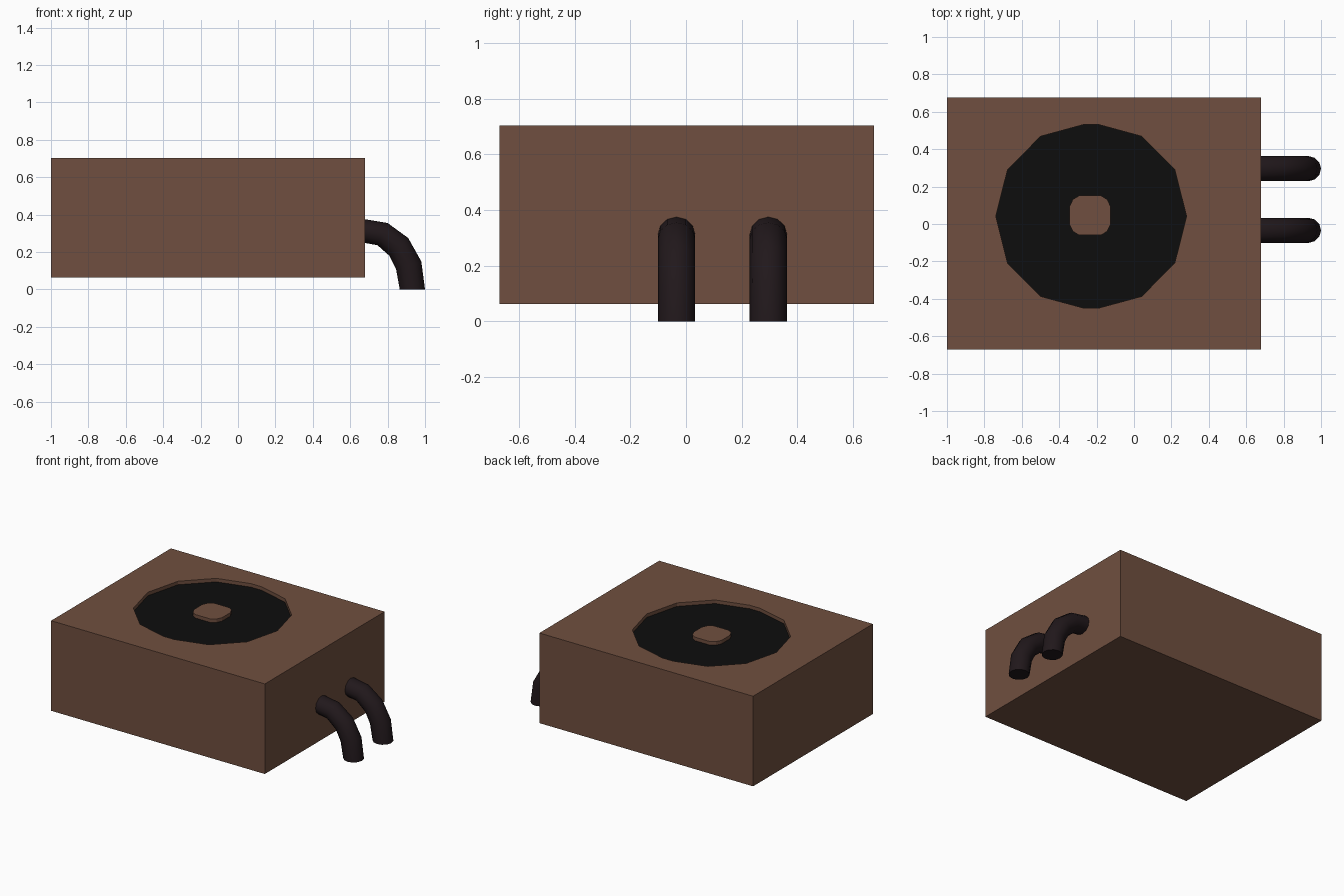
import bpy, bmesh, math
from mathutils import Vector

if "Cube" in bpy.data.objects:
    bpy.data.objects.remove(bpy.data.objects["Cube"])


def material(name, rgb):
    m = bpy.data.materials.new(name)
    m.diffuse_color = (*rgb, 1)
    m.use_nodes = True
    m.node_tree.nodes["Principled BSDF"].inputs["Base Color"].default_value = m.diffuse_color
    return m


BROWN = material("brown_casing", (0.16, 0.078, 0.05))
BLACK = material("black_grille", (0.004, 0.004, 0.004))
RUBBER = material("dark_rubber", (0.015, 0.009, 0.011))


def finish(name, bm, mat):
    bmesh.ops.recalc_face_normals(bm, faces=bm.faces)
    me = bpy.data.meshes.new(name)
    bm.to_mesh(me)
    bm.free()
    ob = bpy.data.objects.new(name, me)
    bpy.context.collection.objects.link(ob)
    if mat:
        me.materials.append(mat)
    return ob


def loft(name, rings, mat):
    """Skin a list of equal-sized rings and cap both ends."""
    bm = bmesh.new()
    vs = [[bm.verts.new(p) for p in ring] for ring in rings]
    n = len(vs[0])
    for a, b in zip(vs, vs[1:]):
        for i in range(n):
            j = (i + 1) % n
            bm.faces.new((a[i], a[j], b[j], b[i]))
    bm.faces.new(vs[0][::-1])
    bm.faces.new(vs[-1])
    return finish(name, bm, mat)


def prism(name, outline, z0, z1, mat):
    return loft(name, [[(x, y, z) for x, y in outline] for z in (z0, z1)], mat)


def mirror_quadrant(quadrant, cx, cy):
    """Mirror one quadrant of an outline in x and y, sorted by angle."""
    pts = {(sx * x, sy * y) for x, y in quadrant for sx in (1, -1) for sy in (1, -1)}
    pts = sorted(pts, key=lambda p: math.atan2(p[1] + 0.0, p[0]))
    return [(cx + x, cy + y) for x, y in pts]


# Casing box with a shallow faceted recess in the top
casing = prism("casing", [(-1, -0.67), (0.68, -0.67), (0.68, 0.675), (-1, 0.675)],
               0.063, 0.703, BROWN)
fan_outline = mirror_quadrant([(0.51, 0.0), (0.447, 0.25), (0.27, 0.428), (0.042, 0.49)],
                              -0.229, 0.041)
cutter = prism("recess_cutter", fan_outline, 0.675, 0.8, BROWN)
cutter.hide_render = True
cutter.hide_viewport = True
cut = casing.modifiers.new("recess", 'BOOLEAN')
cut.operation = 'DIFFERENCE'
cut.solver = 'EXACT'
cut.object = cutter

# Black fan grille on the recess floor, and the raised hub
prism("fan_grille", fan_outline, 0.668, 0.678, BLACK)
hub_outline = mirror_quadrant([(0.11, 0.047), (0.092, 0.085), (0.058, 0.106)], -0.235, 0.046)
prism("fan_hub", hub_outline, 0.67, 0.703, BROWN)

# Pipes: outer and inner points of the bend in the xz plane
outer = [(0.67, 0.377), (0.80, 0.355), (0.91, 0.275), (0.98, 0.15), (1.0, 0)]
inner = [(0.67, 0.25), (0.745, 0.237), (0.81, 0.18), (0.845, 0.11), (0.865, 0)]
SIDES = 12
for name, y in (("front_pipe", -0.034), ("back_pipe", 0.296)):
    rings = []
    for o, i in zip(outer, inner):
        a, b = Vector((o[0], y, o[1])), Vector((i[0], y, i[1]))
        mid, u, v = (a + b) / 2, (a - b) / 2, Vector((0, 0.067, 0))
        rings.append([mid + u * math.cos(t) + v * math.sin(t)
                      for t in (2 * math.pi * k / SIDES for k in range(SIDES))])
    pipe = loft(name, rings, RUBBER)
    bpy.ops.object.select_all(action='DESELECT')
    pipe.select_set(True)
    bpy.context.view_layer.objects.active = pipe
    bpy.ops.object.shade_smooth_by_angle(angle=math.radians(40))
